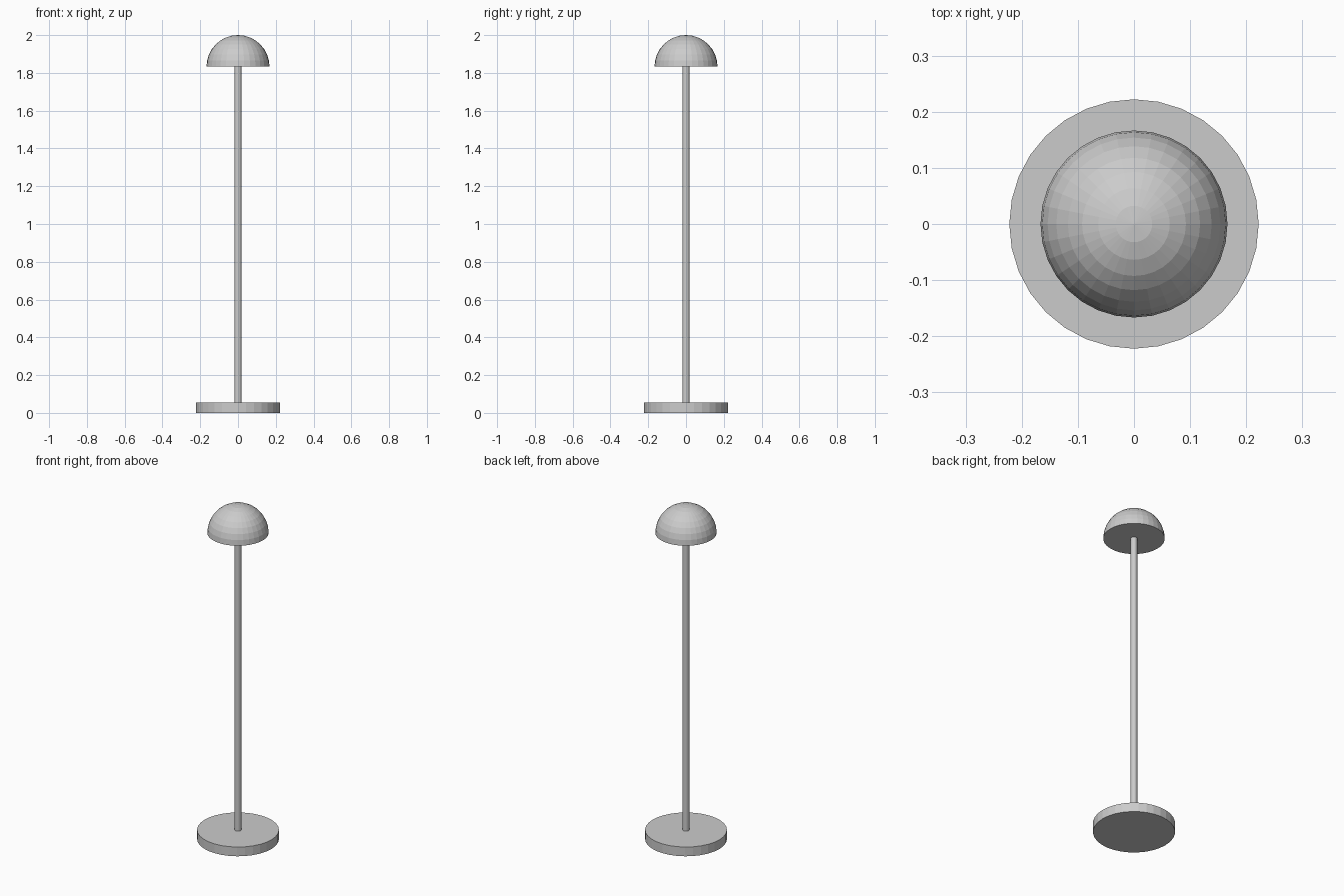
import bpy
import bmesh

cube = bpy.data.objects.get("Cube")
if cube:
    bpy.data.objects.remove(cube)

SIDES = 32
UNIT = 1 / 18                      # base thickness; all sizes follow from it
BASE_R, DOME_R, POLE_R = 4 * UNIT, 3 * UNIT, UNIT / 3
DOME_Z = 2 - DOME_R

grey = bpy.data.materials.new("light_grey")
grey.use_nodes = True
colour = (0.6, 0.6, 0.6, 1)
grey.diffuse_color = colour
grey.node_tree.nodes["Principled BSDF"].inputs["Base Color"].default_value = colour


def finish(obj, name):
    obj.name = obj.data.name = name
    obj.data.materials.append(grey)


def cylinder(name, radius, bottom, top):
    bpy.ops.mesh.primitive_cylinder_add(
        vertices=SIDES, radius=radius, depth=top - bottom,
        location=(0, 0, (bottom + top) / 2))
    finish(bpy.context.object, name)


# Round foot and slim pole
cylinder("base", BASE_R, 0, UNIT)
cylinder("pole", POLE_R, UNIT, DOME_Z)

# Faceted half sphere with a flat underside
bpy.ops.mesh.primitive_uv_sphere_add(
    segments=SIDES, ring_count=SIDES // 2, radius=DOME_R, location=(0, 0, DOME_Z))
dome = bpy.context.object
bm = bmesh.new()
bm.from_mesh(dome.data)
bmesh.ops.delete(bm, geom=[v for v in bm.verts if v.co.z < -0.001], context="VERTS")
bmesh.ops.holes_fill(bm, edges=[e for e in bm.edges if e.is_boundary], sides=0)
bmesh.ops.recalc_face_normals(bm, faces=bm.faces)
bm.to_mesh(dome.data)
bm.free()
finish(dome, "dome_shade")
